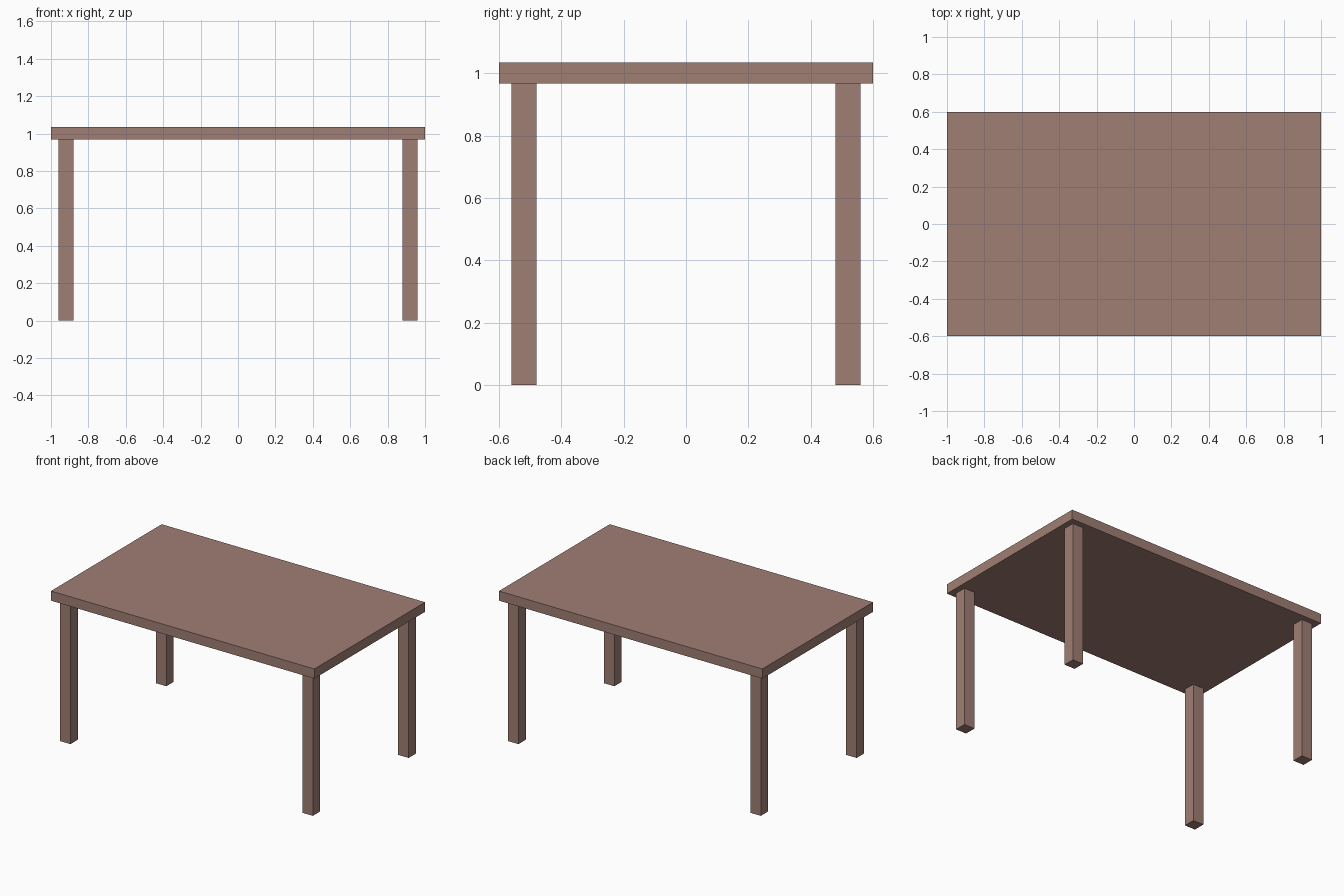
import bpy

if "Cube" in bpy.data.objects:
    bpy.data.objects.remove(bpy.data.objects["Cube"])

# One flat wood colour
wood = bpy.data.materials.new("brown wood")
wood.diffuse_color = (0.352, 0.209, 0.174, 1.0)
wood.use_nodes = True
wood.node_tree.nodes["Principled BSDF"].inputs["Base Color"].default_value = wood.diffuse_color


def box(name, center, size):
    """Add a box with the given centre and full dimensions."""
    bpy.ops.mesh.primitive_cube_add(size=1, location=center)
    obj = bpy.context.object
    obj.name = name
    obj.scale = size
    bpy.ops.object.transform_apply(location=False, rotation=False, scale=True)
    obj.data.materials.append(wood)
    return obj


TOP_BOTTOM, TOP_HEIGHT = 0.968, 1.034
LEG = 0.08

# Table top
box("table_top", (0, 0, (TOP_BOTTOM + TOP_HEIGHT) / 2),
    (2.0, 1.2, TOP_HEIGHT - TOP_BOTTOM))

# Four square legs, inset from the corners
for side, sx in (("left", -1), ("right", 1)):
    for end, sy in (("front", -1), ("back", 1)):
        box(f"{end}_{side}_leg", (sx * 0.92, sy * 0.52, TOP_BOTTOM / 2),
            (LEG, LEG, TOP_BOTTOM))
